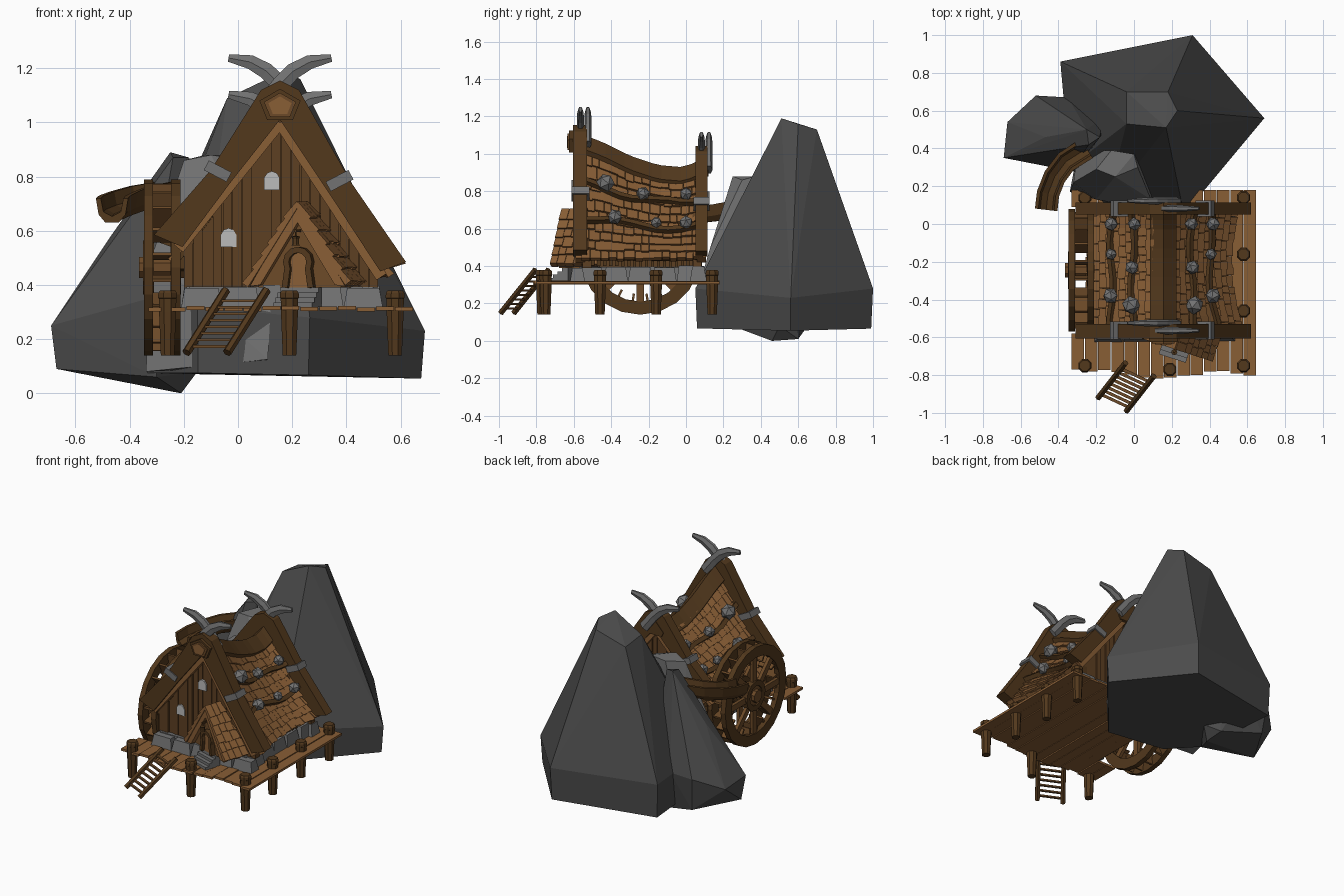
import bpy, bmesh, math, random
from mathutils import Vector as V, Matrix

if "Cube" in bpy.data.objects:
    bpy.data.objects.remove(bpy.data.objects["Cube"])
random.seed(4)
R, new = random.uniform, bmesh.new

def mat(name, c):
    m = bpy.data.materials.new(name)
    m.diffuse_color = (*c, 1)
    m.use_nodes = True
    m.node_tree.nodes["Principled BSDF"].inputs["Base Color"].default_value = m.diffuse_color
    return m
DARK, WALL = mat("dark_wood", (.085, .04, .012)), mat("wall_wood", (.11, .05, .016))
WOOD, LIGHT = mat("wood", (.15, .068, .021)), mat("light_wood", (.25, .112, .036))
ROCK, STONE, PALE = mat("dark_rock", (.07,)*3), mat("stone", (.17,)*3), mat("window_pale", (.5,)*3)

def put(name, bm, m, M=None):
    bmesh.ops.recalc_face_normals(bm, faces=bm.faces)
    me = bpy.data.meshes.new(name)
    bm.to_mesh(me); bm.free()
    me.materials.append(m)
    o = bpy.data.objects.new(name, me)
    bpy.context.collection.objects.link(o)
    if M: o.matrix_world = M

def loft(bm, rings, closed=False):
    vs = [[bm.verts.new(p) for p in r] for r in rings]
    n = len(vs[0])
    for a, b in zip(vs, vs[1:] + (vs[:1] if closed else [])):
        for i in range(n):
            bm.faces.new((a[i], a[(i+1) % n], b[(i+1) % n], b[i]))
    if not closed:
        bm.faces.new(vs[0][::-1]); bm.faces.new(vs[-1])

def box(bm, x0, x1, y0, y1, z0, z1, taper=0):
    loft(bm, [[(x0+t, y0+t, z), (x1-t, y0+t, z), (x1-t, y1-t, z), (x0+t, y1-t, z)] for z, t in ((z0, 0), (z1, taper))])

def tube(bm, pts, rad, n=6, flat=1.0, up=(0, 0, 1)):
    # n-gon swept along a path; rad is a number or one per point
    pts = [V(p) for p in pts]
    rad = rad if isinstance(rad, list) else [rad]*len(pts)
    rings = []
    for i, p in enumerate(pts):
        d = (pts[min(i+1, len(pts)-1)] - pts[max(i-1, 0)]).normalized()
        u = V(up) if abs(d.dot(V(up))) < .95 else V((1, 0, 0))
        s = d.cross(u).normalized(); u = s.cross(d)
        rings.append([p + rad[i]*(s*math.cos(a) + u*math.sin(a)*flat) for a in [math.tau*(k+.5)/n for k in range(n)]])
    loft(bm, rings)

def beam(bm, pts, w, t, up=(0, 0, 1)):
    tube(bm, pts, w*.7071, 4, t/w, up)

def prism(bm, xz, y0, y1):
    loft(bm, [[(x, y, z) for x, z in xz] for y in (y0, y1)])

def ring(bm, x0, x1, r0, r1, c, n=20):
    loft(bm, [[(x, c[0]+r*math.cos(a), c[1]+r*math.sin(a)) for x, r in ((x0, r1), (x1, r1), (x1, r0), (x0, r0))]
              for a in [math.tau*k/n for k in range(n)]], True)

def hull(name, pts, m):
    bm = new()
    r = bmesh.ops.convex_hull(bm, input=[bm.verts.new(p) for p in pts])
    bmesh.ops.delete(bm, geom=[v for v in set(r["geom_interior"]) if isinstance(v, bmesh.types.BMVert)], context='VERTS')
    put(name, bm, m)

def lerp(table, y):
    for (a, p), (b, q) in zip(table, table[1:]):
        if y <= b: return p + (q-p)*max(0, (y-a)/(b-a))
    return table[-1][1]

# Rock outcrop
mid = [(-.39, .86, .3), (.31, 1, .28), (.69, .56, .23), (.265, .05, .28), (-.15, .1, .32), (-.34, .3, .3)]
hull("large_rock", mid + [(x*.98, .5+(y-.5)*.98, .075-.03*max(x, 0)) for x, y, z in mid] +
     [(-.04, .7, 1.07), (.18, .7, 1.13), (.23, .6, 1.16), (.17, .51, 1.19), (-.04, .53, 1.09)], ROCK)
hull("left_rock", [(-.69, .35, .25), (-.67, .54, .22), (-.52, .68, .3), (-.35, .67, .3), (-.67, .37, .09), (-.5, .65, .08),
     (-.21, .46, 0), (-.21, .6, .01), (-.3, .3, .06), (-.15, .5, .08), (-.33, .28, .35), (-.17, .56, .5),
     (-.47, .46, .58), (-.25, .5, .89), (-.18, .46, .87), (-.24, .42, .87)], ROCK)
hull("small_rock", [(-.34, .17, .08), (.11, .065, .125), (.12, .07, .3), (-.3, .38, .1), (.1, .36, .1), (-.32, .22, .5),
     (.09, .13, .5), (-.2, .13, .4), (-.2, .29, .86), (-.12, .39, .88), (0, .37, .88), (.02, .3, .86), (-.1, .25, .88)], STONE)

# Deck planks (slot left for the wheel), joists and posts
bm = new()
for i in range(14):
    x = -.33 + i*.07
    f, e = lerp([(-.33, -.765), (.15, -.82), (.4, -.78), (.65, -.81)], x) + R(-.01, .01), .18
    for a, b in ([(f, -.58), (.09, e)] if x < -.2 else [(f, e)]):
        z = R(-.003, .003)
        box(bm, x, x+.066, a, b, .305+z, .32+z)
put("deck_planks", bm, LIGHT)
bm = new()
for x, y in [(-.26, -.75), (.19, -.77), (.58, -.75), (.58, -.46), (.58, -.16), (.58, .14), (-.26, .14)]:
    tube(bm, [(x, y, z) for z in (.14, .3, .35, .352, .37, .38)], [.027, .034, .035, .038, .037, .03], 8)
put("deck_posts", bm, DARK)

# Ladder
bm, rg = new(), new()
a0, a1, off = V((-.19, -.92, .15)), V((-.045, -.735, .38)), V((.15, -.07, 0))
for o in (V(), off):
    tube(bm, [a0+o, a1+o], .017, 6)
for k in range(8):
    p = a0.lerp(a1, .1+k*.105)
    beam(rg, [p, p+off], .016, .01)
put("ladder_rails", bm, DARK); put("ladder_rungs", rg, WOOD)

# Stone foundation, pinched in at mid length
bm = new()
box(bm, -.18, .46, -.57, .08, .315, .395)
for x0, x1 in [(-.21, -.06), (-.06, .08), (.08, .24), (.24, .39), (.39, .535)]:
    for y in (-.63, .02):
        box(bm, x0, x1, y+R(0, .012), y+.09, .315, R(.388, .402), .013)
for k, x in enumerate((.51, .495, .49, .495, .51)):
    box(bm, .42, x, -.57+k*.13, -.44+k*.13, .315, R(.388, .402), .012)
    box(bm, -.2, -.1, -.57+k*.13, -.44+k*.13, .315, .395, .01)
put("foundation_stones", bm, STONE)

# Saddle roof: t=0 at the ridge, t=1 at the eave
XR = .155
ZR = [(-.56, 1.09), (-.45, 1.05), (-.3, .975), (-.15, .925), (-.03, .915), (.05, .935), (.1, .97)]
def surf(s, y, t, h=0):
    w = .34 + .055*min(1, ((y+.2)/.34)**2) if s > 0 else .385
    z0, z1 = lerp(ZR, y)-.01, .44 if s > 0 else .50
    n = V((s*(z0-z1), 0, w)).normalized()
    return V((XR+s*w*t, y, z0+(z1-z0)*t - .02*math.sin(math.pi*t))) + n*h
sh, core, logs, rocks, tails = [new() for _ in range(5)]
ys, ts = [-.55+.65*k/10 for k in range(11)], [0, .25, .5, .75, 1]
for s in (1, -1):
    loft(core, [[surf(s, y, t) for t in ts] + [surf(s, y, t, -.02) for t in ts[::-1]] for y in ys])
    for r in range(11):
        y = -.56 - R(0, .03)
        while y < .09:
            w = R(.035, .062)
            y0, y1, t0, t1 = max(y, -.56), min(y+w, .1), r/11, (r+1.1+R(0, .25))/11
            loft(sh, [[surf(s, y0+.001, t0, h), surf(s, y1-.001, t0, h), surf(s, y1-.001, t1, h+k), surf(s, y0+.001, t1, h+k)]
                      for h, k in ((-.003, 0), (.008, .013+R(0, .005)))])
            y += w
    for t, m in ((.36, .025), (.65, -.025)):
        beam(logs, [surf(s, y, t + m*math.sin(y*14), .03) for y in ys], .028, .028, (s, 0, 1))
    for y, t, q in [(-.43, .33, .05), (-.23, .33, .038), (0, .3, .036), (-.38, .62, .042), (-.16, .62, .032), (0, .62, .038)]:
        M = Matrix.Translation(surf(s, y, t, .052)) @ Matrix.Rotation(R(0, 3), 4, V((1, R(-1, 1), R(-1, 1))))
        bmesh.ops.create_icosphere(rocks, subdivisions=1, radius=q, matrix=M)
    for k in range(20):
        p = surf(s, -.54 + k*.032, .95, -.03)
        box(tails, p.x-.03, p.x+.01, p.y, p.y+.018, p.z-.05, p.z+.01)
put("roof_underlay", core, DARK); put("roof_shingles", sh, LIGHT); put("roof_logs", logs, DARK)
put("roof_weight_stones", rocks, STONE); put("rafter_tails", tails, DARK)
bm = new()
loft(bm, [[(XR+x, y, lerp(ZR, y)+z) for x, z in ((-.07, -.06), (0, .015), (.07, -.06), (.055, -.09), (-.055, -.09))]
          for y in [-.58+.05*k for k in range(15)]])
put("ridge_cap", bm, DARK)

# Gable walls, barge boards, bands and crossed horns, front and back
LIN = [(-.3, .44), (-.2, .56), (0, .82), (XR, 1.02), (.36, .70), (.54, .42)]
walls, trim, barge, bands, horns = [new() for _ in range(5)]
box(walls, -.17, .44, -.52, .05, .38, .47)
for y, k, y0, y1, zh in ((-.53, 1, -.605, -.53, 1.11), (.06, .84, .05, .115, .975)):
    zz = lambda z: .45+(z-.45)*k
    prism(walls, [(-.19, .39), (.5, .39), (.5, zz(.48)), (XR, zz(1.01)), (-.19, zz(.57))], y-.012, y+.012)
    for i in range(20):
        x = -.2 + i*.036
        x1, d = x+.033, R(.016, .027)
        prism(walls, [(x, .39), (x1, .39), (x1, zz(lerp(LIN, x1))), (x, zz(lerp(LIN, x)))], y-d, y+d)
    yo = (y0+y1)/2 + (.0 if k < 1 else .003)
    for a, b in ((-.22, .535), (.53, .43)):
        beam(trim, [(a, yo, zz(b)), (XR, yo, zz(1.0))], .045, .05, (0, 1, 0))
    prism(barge, [(x, zz(z)) for x, z in [(.155, 1.01), (.155, 1.155), (.225, 1.12), (.42, .775), (.62, .485), (.525, .45), (.355, .71)]], y0, y1)
    prism(barge, [(x, zz(z)) for x, z in [(.155, 1.01), (.155, 1.155), (.085, 1.12), (-.1, .825), (-.31, .585), (-.205, .54), (-.03, .775)]], y0, y1)
    for x, z, dz in ((-.075, .82, -.022), (.375, .785, .022)):
        beam(bands, [(x-.042, yo, zz(z-dz)), (x+.042, yo, zz(z+dz))], .04, y1-y0+.02, (0, 1, 0))
    for s in (1, -1):
        tube(horns, [(XR+s*a, yo - s*.02 + .02, zh+b) for a, b in ((-.07, -.06), (0, .03), (.05, .08), (.11, .113), (.19, .128)) ],
             [.036, .035, .035, .03, .016], 6, .55, (0, 1, 0))
put("gable_walls", walls, WALL); put("gable_trim", trim, LIGHT); put("barge_boards", barge, DARK)
put("barge_bands", bands, STONE); put("horn_finials", horns, STONE)

# Gable plaque and windows
for nm, r, y, m in (("plaque_frame", .08, -.625, DARK), ("plaque_rim", .062, -.633, WOOD), ("plaque_centre", .045, -.637, LIGHT)):
    bm = new()
    prism(bm, [(XR+r*math.sin(math.tau*k/5), 1.06+r*.8*math.cos(math.tau*k/5)) for k in range(5)], y, -.58)
    put(nm, bm, m)
bm = new()
for x, z in ((.125, .75), (-.035, .54)):
    prism(bm, [(x+a, z+b) for a, b in ((-.029, 0), (.029, 0), (.029, .045), (.018, .063), (0, .07), (-.018, .063), (-.029, .045))], -.562, -.53)
put("windows", bm, PALE)

# Porch, turned toward the ladder
P = Matrix.Translation((.255, -.55, 0)) @ Matrix.Rotation(math.radians(-18), 4, 'Z')
bm, tr, wl = new(), new(), new()
prism(wl, [(-.16, .39), (.16, .39), (.16, .43), (0, .66), (-.16, .43)], -.085, .14)
for s in (1, -1):
    prism(tr, [(s*.185, .395), (s*.145, .40), (0, .63), (0, .70)], -.115, -.085)
    for r in range(6):
        y = -.12
        while y < .13:
            w, t0, t1 = R(.035, .06), r/6, (r+1.1+R(0, .25))/6
            q = lambda t, yy, h: (s*(.19*t+h*.8), yy, .705-.29*t+h*.6)
            loft(bm, [[q(t0, y, h), q(t0, y+w-.002, h), q(t1, y+w-.002, h+k), q(t1, y, h+k)] for h, k in ((-.012, 0), (.004, .012))])
            y += w
put("porch_shingles", bm, LIGHT, P); put("porch_trim", tr, LIGHT, P); put("porch_walls", wl, WOOD, P)
fr, dr, st, ln = [new() for _ in range(4)]
arch = [(-.05, .39), (-.04, .46)] + [(-.045*math.cos(a), .485+.045*math.sin(a)) for a in [math.pi*k/6 for k in range(7)]] + [(.04, .46), (.05, .39)]
beam(fr, [(x, -.095, z) for x, z in arch], .022, .04, (0, 1, 0))
prism(dr, arch, -.095, -.075)
for k in range(4):
    box(st, -.075, .075, -.17+k*.025, -.06, .318+k*.018, .336+k*.018)
beam(ln, [(0, -.09, .6), (0, -.14, .6)], .01, .01)
tube(ln, [(0, -.135, z) for z in (.6, .582, .578, .57, .55, .545)], [.003, .003, .017, .013, .013, .017], 6)
for nm, b, m in (("door_frame", fr, DARK), ("door", dr, LIGHT), ("door_steps", st, STONE), ("lantern", ln, DARK)):
    put(nm, b, m, P)

# Water wheel
rim, sp, pad = new(), new(), new()
C = (-.245, .465)
def at(x, a, r): return V((x, C[0]+r*math.cos(a), C[1]+r*math.sin(a)))
for x in (-.33, -.23):
    ring(rim, x-.017, x+.017, .255, .325, C)
    ring(rim, x-.02, x+.02, .065, .1, C, 12)
    for a in [math.tau*k/8 for k in range(8)]:
        beam(sp, [at(x, a, .03), at(x, a, .28)], .04, .022, (1, 0, 0))
for a in [math.tau*(k+.5)/20 for k in range(20)]:
    beam(pad, [at(-.28, a, .215), at(-.28, a, .312)], .1, .012, (0, -math.sin(a), math.cos(a)))
tube(sp, [(-.365, *C), (-.1, *C)], .042, 8)
put("wheel_rims", rim, DARK); put("wheel_spokes", sp, WOOD); put("wheel_paddles", pad, WOOD)

# Water chute
path = [V(p) for p in ((-.465, .075, .675), (-.455, .16, .685), (-.42, .25, .70), (-.36, .33, .72), (-.25, .4, .74))]
U = [(-.06, .045), (-.05, -.015), (-.025, -.045), (.025, -.045), (.05, -.015), (.06, .045), (.042, .045), (.032, -.005), (0, -.022), (-.032, -.005), (-.042, .045)]
dirs = [path[min(i+1, 4)] - path[max(i-1, 0)] for i in range(5)]
bm = new()
loft(bm, [[p + V((d.y, -d.x, 0)).normalized()*a + V((0, 0, b)) for a, b in U] for p, d in zip(path, dirs)])
put("water_chute", bm, DARK)
